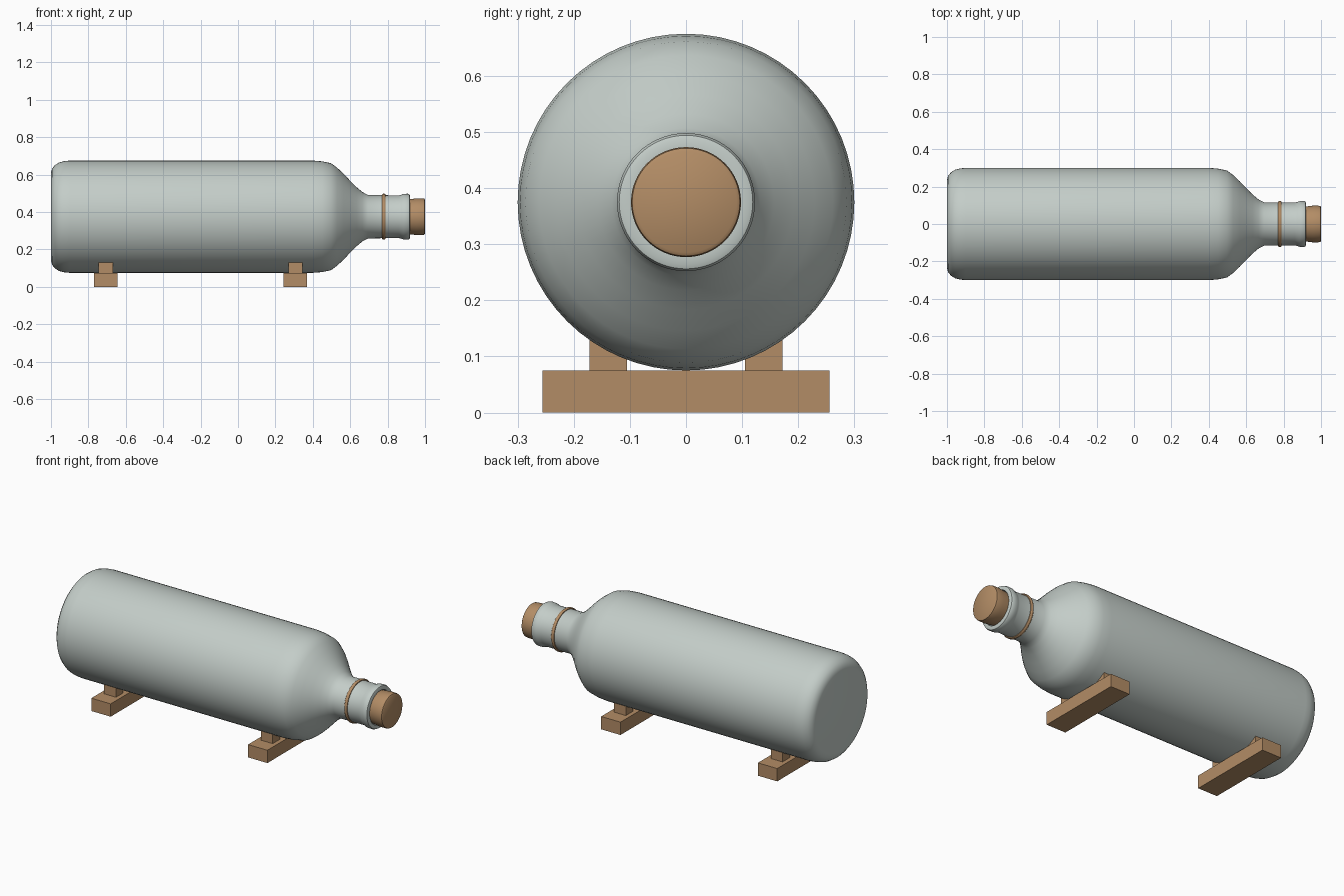
import bpy, bmesh, math

if "Cube" in bpy.data.objects:
    bpy.data.objects.remove(bpy.data.objects["Cube"])

AXIS_Z = 0.375


def material(name, rgb):
    m = bpy.data.materials.new(name)
    m.diffuse_color = (*rgb, 1)
    m.use_nodes = True
    m.node_tree.nodes["Principled BSDF"].inputs["Base Color"].default_value = m.diffuse_color
    return m


GLASS = material("pale grey glass", (0.55, 0.61, 0.58))
WOOD = material("tan wood", (0.45, 0.265, 0.132))


def finish(name, bm, mat):
    bmesh.ops.recalc_face_normals(bm, faces=bm.faces)
    me = bpy.data.meshes.new(name)
    bm.to_mesh(me)
    bm.free()
    me.materials.append(mat)
    ob = bpy.data.objects.new(name, me)
    bpy.context.collection.objects.link(ob)
    return ob


def lathe(name, profile, mat, closed=False, steps=64, sharp=40):
    """Spin an (x, radius) profile around the lying bottle's axis."""
    bm = bmesh.new()
    rings = []
    for x, r in profile:
        if r == 0:
            rings.append([bm.verts.new((x, 0, AXIS_Z))] * steps)
        else:
            rings.append([bm.verts.new((x, r * math.sin(2 * math.pi * i / steps),
                                        AXIS_Z + r * math.cos(2 * math.pi * i / steps)))
                          for i in range(steps)])
    pairs = list(zip(rings, rings[1:]))
    if closed:
        pairs.append((rings[-1], rings[0]))
    for a, b in pairs:
        for i in range(steps):
            j = (i + 1) % steps
            bm.faces.new(list(dict.fromkeys((a[i], a[j], b[j], b[i]))))
    ob = finish(name, bm, mat)
    bpy.ops.object.select_all(action='DESELECT')
    ob.select_set(True)
    bpy.context.view_layer.objects.active = ob
    bpy.ops.object.shade_smooth_by_angle(angle=math.radians(sharp))


def box(name, x, y, z, mat):
    bm = bmesh.new()
    bmesh.ops.create_cube(bm, size=1)
    for v in bm.verts:
        v.co = [lo + (c + 0.5) * (hi - lo) for c, (lo, hi) in zip(v.co, (x, y, z))]
    finish(name, bm, mat)


# Bottle: flat base, straight body, sloping shoulder, neck and rolled lip
lathe("bottle", [
    (-1, 0), (-1, 0.235), (-0.994, 0.257), (-0.98, 0.275), (-0.957, 0.290),
    (-0.93, 0.297), (-0.90, 0.30), (0.40, 0.30), (0.45, 0.296), (0.497, 0.286),
    (0.53, 0.262), (0.565, 0.229), (0.60, 0.192), (0.635, 0.157), (0.665, 0.132),
    (0.695, 0.116), (0.86, 0.114), (0.872, 0.117), (0.885, 0.122), (0.908, 0.123),
    (0.917, 0.119), (0.92, 0.111), (0.92, 0.098), (0.90, 0.094), (0.90, 0)], GLASS)

# Thin band around the neck
lathe("neck_band", [(0.771, 0.110), (0.771, 0.119), (0.776, 0.123), (0.784, 0.123),
                    (0.789, 0.119), (0.789, 0.110)], WOOD, closed=True)

# Cork stopper
lathe("cork", [(0.90, 0), (0.90, 0.092), (0.93, 0.095), (0.955, 0.098), (0.985, 0.098),
               (0.996, 0.096), (1.0, 0.090), (1.0, 0)], WOOD)

# Two cradle beams, each with a pair of chock blocks
for side, cx in (("base", -0.707), ("shoulder", 0.307)):
    box(f"{side}_beam", (cx - 0.0625, cx + 0.0625), (-0.256, 0.256), (0, 0.075), WOOD)
    for s, label in ((-1, "front"), (1, "back")):
        y = sorted((s * 0.105, s * 0.172))
        box(f"{side}_{label}_chock", (cx - 0.038, cx + 0.038), y, (0.075, 0.13), WOOD)
